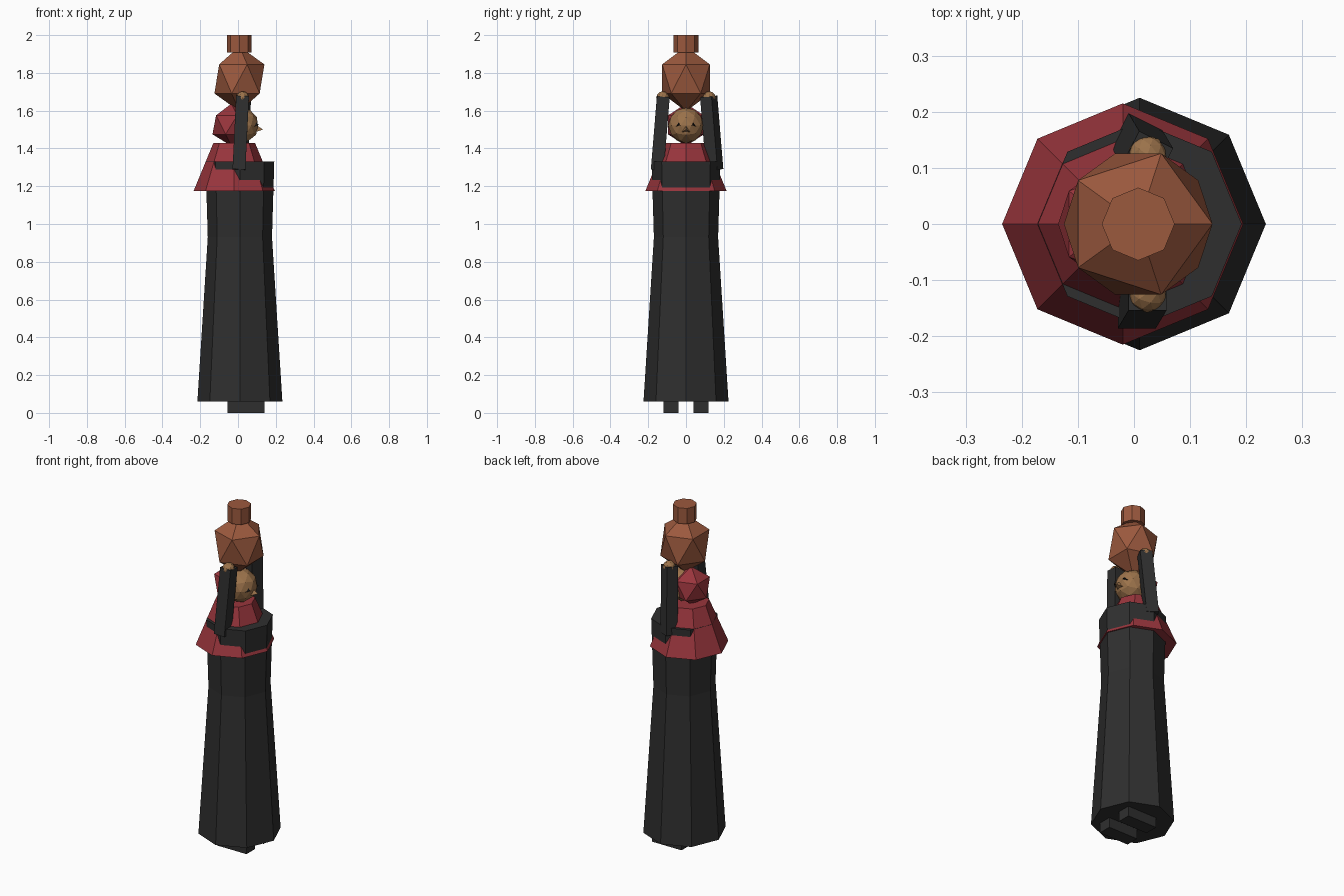
import bpy, bmesh, math
from mathutils import Matrix, Vector, Quaternion

if "Cube" in bpy.data.objects:
    bpy.data.objects.remove(bpy.data.objects["Cube"])


def material(name, r, g, b):
    m = bpy.data.materials.new(name)
    m.use_nodes = True
    m.diffuse_color = (r, g, b, 1)
    node = m.node_tree.nodes["Principled BSDF"]
    node.inputs["Base Color"].default_value = (r, g, b, 1)
    node.inputs["Roughness"].default_value = 0.9
    return m


black = material("black cloth", 0.028, 0.028, 0.028)
red = material("red scarf", 0.32, 0.036, 0.046)
clay = material("clay", 0.33, 0.1, 0.048)
skin = material("skin", 0.33, 0.17, 0.07)
eye_black = material("eye black", 0.006, 0.006, 0.006)


def finish(name, bm, mat):
    bmesh.ops.recalc_face_normals(bm, faces=bm.faces)
    mesh = bpy.data.meshes.new(name)
    bm.to_mesh(mesh)
    bm.free()
    mesh.materials.append(mat)
    ob = bpy.data.objects.new(name, mesh)
    bpy.context.collection.objects.link(ob)
    return ob


def lathe(name, cx, profile, mat, sides=8):
    """Capped turned form from (radius, height) pairs."""
    bm = bmesh.new()
    rings = []
    for r, z in profile:
        angles = [math.tau * i / sides for i in range(sides)]
        rings.append([bm.verts.new((cx + r * math.cos(a), r * math.sin(a), z))
                      for a in angles])
    for low, high in zip(rings, rings[1:]):
        for i in range(sides):
            j = (i + 1) % sides
            bm.faces.new((low[i], low[j], high[j], high[i]))
    bm.faces.new(rings[0])
    bm.faces.new(rings[-1])
    return finish(name, bm, mat)


def ball(name, loc, radius, mat, detail=1, height=None):
    bm = bmesh.new()
    size = Matrix.Diagonal((radius, radius, height or radius, 1))
    bmesh.ops.create_icosphere(bm, subdivisions=detail, radius=1,
                               matrix=Matrix.Translation(loc) @ size)
    return finish(name, bm, mat)


def box(name, matrix, mat):
    bm = bmesh.new()
    bmesh.ops.create_cube(bm, size=1, matrix=matrix)
    return finish(name, bm, mat)


def spike(name, loc, radius, depth, mat):
    """Three-sided point aimed forward along +x, one corner up."""
    bm = bmesh.new()
    bm_base = [bm.verts.new(Vector(loc) + Vector(
        (0, radius * math.sin(a), radius * math.cos(a))))
        for a in (0, math.tau / 3, 2 * math.tau / 3)]
    tip = bm.verts.new(Vector(loc) + Vector((depth, 0, 0)))
    bm.faces.new(bm_base)
    for i in range(3):
        bm.faces.new((bm_base[i], bm_base[(i + 1) % 3], tip))
    return finish(name, bm, mat)


# Long robe and cape-like scarf
lathe("robe", 0.01, [(0.225, 0.06), (0.17, 0.93), (0.182, 1.33)], black)
lathe("shoulder_scarf", -0.02, [(0.215, 1.175), (0.11, 1.43)], red)

# Head, hood and face
ball("hood", (-0.035, 0, 1.525), 0.112, red)
ball("head", (0.015, 0, 1.522), 0.095, skin, detail=2)
spike("nose", (0.093, 0, 1.5), 0.027, 0.04, skin)

# Jar carried on the head
ball("jar", (0.0075, 0, 1.768), 0.148, clay, height=0.172)
lathe("jar_neck", 0.0075, [(0.065, 1.907), (0.065, 2.0)], clay)

# Paired parts
for side, s, twist in (("left", 1, -27), ("right", -1, 0)):
    spike(side + "_eye", (0.085, s * 0.038, 1.526), 0.02, 0.025, eye_black)
    box(side + "_foot", Matrix.Translation((0.0425, s * 0.08, 0.035))
        @ Matrix.Diagonal((0.195, 0.08, 0.07, 1)), black)
    low, high = Vector((0.005, s * 0.152, 1.287)), Vector((0.024, s * 0.12, 1.675))
    axis = high - low
    turn = Vector((0, 0, 1)).rotation_difference(axis) @ Quaternion(
        (0, 0, 1), math.radians(twist))
    box(side + "_arm", Matrix.Translation((low + high) / 2)
        @ turn.to_matrix().to_4x4()
        @ Matrix.Diagonal((0.068, 0.068, axis.length, 1)), black)
    ball(side + "_hand", (0.024, s * 0.123, 1.668), 0.035, skin, detail=2)
